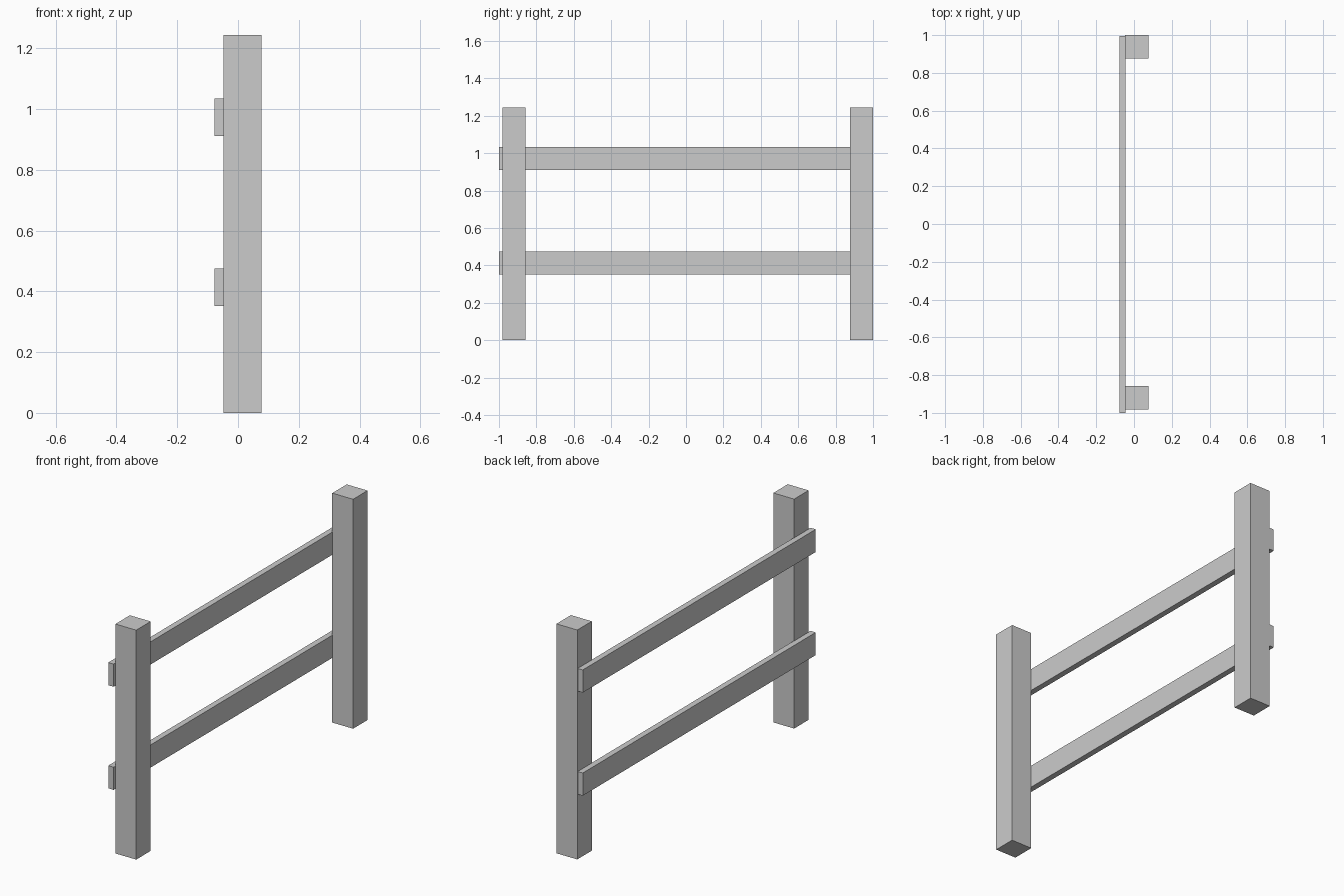
import bpy

if "Cube" in bpy.data.objects:
    bpy.data.objects.remove(bpy.data.objects["Cube"])


def box(name, x, y, z):
    """Box spanning the given (min, max) ranges."""
    size = [b - a for a, b in (x, y, z)]
    centre = [(a + b) / 2 for a, b in (x, y, z)]
    bpy.ops.mesh.primitive_cube_add(size=1, location=centre)
    obj = bpy.context.object
    obj.name = name
    obj.scale = size
    bpy.ops.object.transform_apply(location=False, rotation=False, scale=True)
    return obj


# Square upright posts
POST = 0.124
for name, y in (("front_post", -0.982), ("back_post", 0.876)):
    box(name, (-0.048, 0.077), (y, y + POST), (0, 1.244))

# Horizontal rails fixed to the left face of the posts
for name, z in (("lower_rail", 0.352), ("upper_rail", 0.911)):
    box(name, (-0.078, -0.046), (-1.0, 0.996), (z, z + 0.123))
